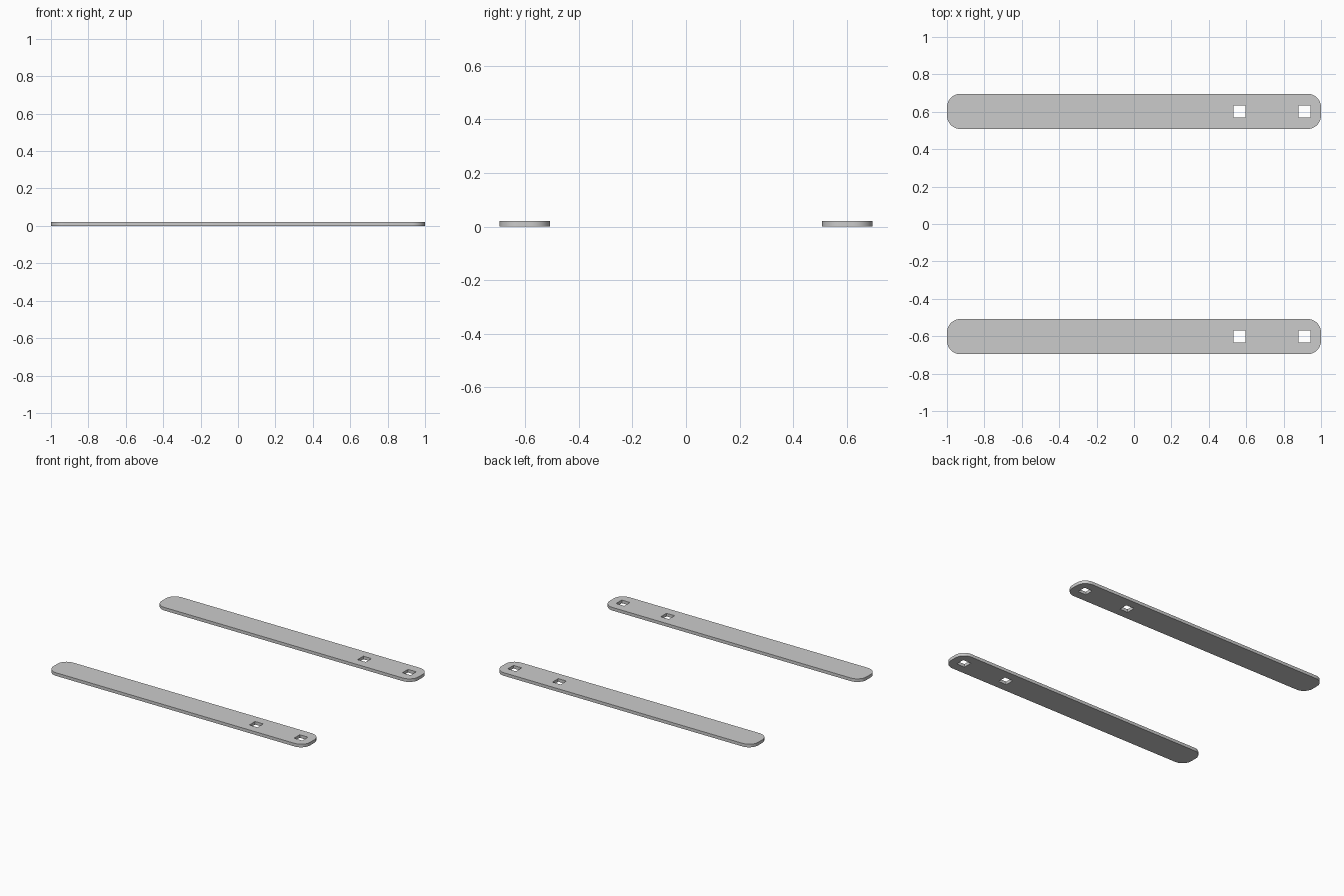
import bpy, bmesh, math

if "Cube" in bpy.data.objects:
    bpy.data.objects.remove(bpy.data.objects["Cube"])

LENGTH, WIDTH, THICK = 2.0, 0.188, 0.022
RADIUS, SEGS = 0.072, 10
BAR_Y = 0.602
HOLE = 0.064
HOLES_X = (0.564, 0.912)


def rounded_rect(cx, hx, hy, r, segs):
    """Outline points of a rectangle with rounded corners."""
    pts = []
    for i, (sx, sy) in enumerate(((1, 1), (-1, 1), (-1, -1), (1, -1))):
        for k in range(segs + 1):
            a = math.pi / 2 * (i + k / segs)
            pts.append((cx + sx * (hx - r) + r * math.cos(a),
                        sy * (hy - r) + r * math.sin(a)))
    return pts


def square(cx, h):
    return [(cx + h, h), (cx - h, h), (cx - h, -h), (cx + h, -h)]


def make_bar(name, y):
    bm = bmesh.new()
    edges = []
    # rounded outline plus the two square holes
    loops = [rounded_rect(0, LENGTH / 2, WIDTH / 2, RADIUS, SEGS)]
    loops += [square(x, HOLE / 2) for x in HOLES_X]
    for pts in loops:
        vs = [bm.verts.new((px, py, 0)) for px, py in pts]
        edges += [bm.edges.new((vs[i - 1], vs[i])) for i in range(len(vs))]
    bmesh.ops.triangle_fill(bm, edges=edges, use_beauty=True, normal=(0, 0, 1))
    # thickness
    ext = bmesh.ops.extrude_face_region(bm, geom=bm.faces[:], use_keep_orig=True)
    top = [g for g in ext["geom"] if isinstance(g, bmesh.types.BMVert)]
    bmesh.ops.translate(bm, verts=top, vec=(0, 0, THICK))
    bmesh.ops.recalc_face_normals(bm, faces=bm.faces[:])
    mesh = bpy.data.meshes.new(name)
    bm.to_mesh(mesh)
    bm.free()
    ob = bpy.data.objects.new(name, mesh)
    ob.location.y = y
    bpy.context.collection.objects.link(ob)
    bpy.ops.object.select_all(action='DESELECT')
    ob.select_set(True)
    bpy.context.view_layer.objects.active = ob
    bpy.ops.object.shade_smooth_by_angle(angle=math.radians(30))


# Two matching flat bars
make_bar("front_bar", -BAR_Y)
make_bar("back_bar", BAR_Y)
